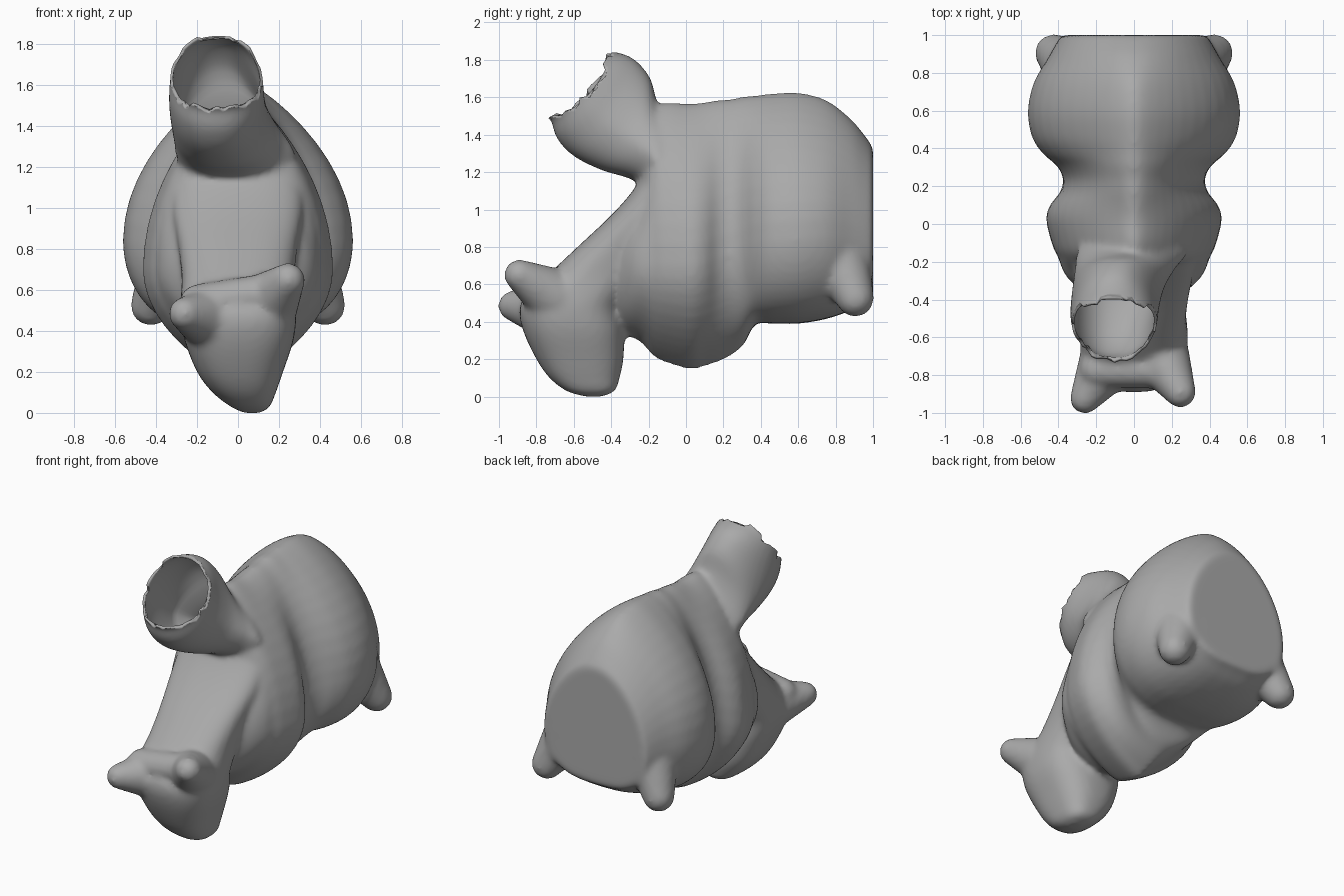
import bpy, bmesh, random
from math import sin, cos, pi
from mathutils import Vector, Matrix

if "Cube" in bpy.data.objects:
    bpy.data.objects.remove(bpy.data.objects["Cube"])

random.seed(4)
N = 48
grey = bpy.data.materials.new("dark_grey")
grey.diffuse_color = (.40, .40, .40, 1)
grey.use_nodes = True
grey.node_tree.nodes["Principled BSDF"].inputs["Base Color"].default_value = grey.diffuse_color


def spow(v, p):
    return abs(v) ** p * (1 if v >= 0 else -1)


def resample(keys, steps):
    """Smoothly interpolate rows of section parameters."""
    rows = []
    for i in range(len(keys) - 1):
        a, b = keys[max(i - 1, 0)], keys[i]
        c, d = keys[i + 1], keys[min(i + 2, len(keys) - 1)]
        for s in range(steps):
            t = s / steps
            rows.append([q + t * ((r - p) / 2 + t * (p - 2.5 * q + 2 * r - u / 2
                         + t * (1.5 * (q - r) + (u - p) / 2)))
                         for p, q, r, u in zip(a, b, c, d)])
    return rows + [list(keys[-1])]


def finish(name, bm):
    bmesh.ops.recalc_face_normals(bm, faces=bm.faces)
    me = bpy.data.meshes.new(name)
    bm.to_mesh(me)
    bm.free()
    me.materials.append(grey)
    me.shade_smooth()
    ob = bpy.data.objects.new(name, me)
    bpy.context.collection.objects.link(ob)
    return ob


def loft(name, rings):
    bm = bmesh.new()
    vs = [[bm.verts.new(p) for p in ring] for ring in rings]
    for a, b in zip(vs, vs[1:]):
        for i in range(N):
            j = (i + 1) % N
            bm.faces.new((a[i], a[j], b[j], b[i]))
    bm.faces.new(vs[0])
    bm.faces.new(vs[-1])
    return finish(name, bm)


def lobe(name, p, r, q, s):
    """Rounded, tapered stub: hull around two balls."""
    bm = bmesh.new()
    for c, rad in ((p, r), (q, s)):
        bmesh.ops.create_icosphere(bm, subdivisions=3, radius=rad,
                                   matrix=Matrix.Translation(c))
    res = bmesh.ops.convex_hull(bm, input=bm.verts)
    junk = [v for v in res['geom_interior'] if isinstance(v, bmesh.types.BMVert)]
    bmesh.ops.delete(bm, geom=junk, context='VERTS')
    return finish(name, bm)


ANG = [2 * pi * i / N for i in range(N)]

# body: y, bottom z, top z, half width, z of widest point, lower power, shoulder pinch
body_keys = [
    (-.36, .36, .90, .27, .68, 1.0, 0), (-.30, .32, 1.03, .34, .70, 1.3, 0),
    (-.24, .29, 1.20, .38, .70, 1.6, .3), (-.18, .22, 1.50, .40, .70, 1.7, .6),
    (-.12, .185, 1.57, .43, .70, 1.8, .7), (.02, .145, 1.565, .465, .70, 1.8, .7),
    (.10, .16, 1.575, .445, .71, 1.8, .7), (.17, .185, 1.585, .39, .74, 1.5, .6),
    (.24, .22, 1.59, .375, .76, 1.3, .55),
    (.31, .28, 1.605, .41, .80, 1.0, .6), (.37, .385, 1.61, .48, .82, .75, .7),
    (.46, .39, 1.62, .54, .83, .7, .72), (.60, .39, 1.625, .562, .84, .7, .72),
    (.75, .415, 1.585, .53, .85, .7, .7), (.88, .46, 1.485, .455, .84, .7, .5),
    (.96, .51, 1.39, .41, .82, .65, .4), (1.0, .53, 1.33, .385, .80, .65, .3)]


def body_x(a, lo, k):
    c = cos(a)
    if sin(a) < 0:
        return spow(c, lo)
    return k * spow(c, 2) + (1 - k) * spow(c, .85)


rings = [[(w * body_x(a, lo, k), y,
           zm + ((zt - zm) if sin(a) > 0 else (zm - zb)) * sin(a)) for a in ANG]
         for y, zb, zt, w, zm, lo, k in resample(body_keys, 4)]
body = loft("body", rings)

# throat and hanging lower jaw: z, centre x, half width, front y, back y
jaw_keys = [
    (0, .07, .04, -.54, -.45), (.03, .06, .095, -.64, -.38), (.10, .03, .155, -.73, -.355),
    (.20, .01, .21, -.80, -.335), (.35, .005, .265, -.87, -.33), (.47, 0, .285, -.89, -.34),
    (.56, 0, .28, -.84, -.28), (.66, 0, .275, -.73, -.20), (.80, 0, .29, -.58, -.10),
    (1.0, 0, .32, -.37, 0), (1.17, 0, .30, -.24, .05), (1.36, 0, .20, -.18, .1)]
rings = [[(cx + w * spow(cos(a), .8), (f + b) / 2 + (b - f) / 2 * spow(sin(a), .75), z)
          for a in ANG] for z, cx, w, f, b in resample(jaw_keys, 4)]
parts = [loft("lower_jaw", rings)]

# uneven jaw lobes joined by a slanted lip, mirrored hind feet
parts += [lobe("jaw_lobe_right", (.14, -.70, .53), .155, (.245, -.89, .65), .083),
          lobe("jaw_lobe_left", (-.13, -.72, .46), .16, (-.26, -.925, .485), .08),
          lobe("jaw_lip", (-.19, -.77, .53), .10, (.19, -.77, .59), .10)]
for s in (-1, 1):
    parts.append(lobe("hind_foot", (s * .30, .81, .76), .17, (s * .425, .905, .525), .1))

# open raised snout: upper y, upper z, lower y, lower z, centre x, half width
snout_keys = [
    (.02, 1.42, -.05, 1.0, 0, .25),
    (-.10, 1.50, -.19, 1.10, -.01, .30), (-.155, 1.58, -.30, 1.165, -.045, .275),
    (-.19, 1.70, -.45, 1.21, -.08, .25), (-.26, 1.79, -.60, 1.285, -.10, .24),
    (-.33, 1.83, -.69, 1.38, -.105, .235), (-.40, 1.845, -.72, 1.48, -.105, .225)]
rows = resample(snout_keys, 5)
last = len(rows) - 1
OUT = Vector((0, -.8, .5))


def snout_ring(k, inset=0.0, push=0.0, jag=None):
    uy, uz, ly, lz, cx, w = rows[k]
    up, low = Vector((cx, uy, uz)), Vector((cx, ly, lz))
    mid, half = (up + low) / 2, (up - low) / 2
    half -= half.normalized() * inset
    t = k / last
    ring = []
    for a, j in zip(ANG, jag or [0] * N):
        egg = 1 - .5 * (1 - t) * max(0, sin(a) + .2)
        ring.append(mid + half * sin(a)
                    + Vector(((w - inset) * egg * spow(cos(a), .9), 0, 0))
                    + OUT * (push + j - .055 * cos(a) ** 2 * t))
    return ring


parts.append(loft("snout", [snout_ring(k) for k in range(last + 1)]
                  + [snout_ring(last, 0, .06)]))
# cutters: inner snout wall with torn rim that flares outside, and the hollow behind it
jag = [random.uniform(-.03, .022) for _ in range(N)]
cavity = loft("snout_cavity", [snout_ring(k, .014 + .01 * max(0, 12 - k))
                               for k in range(3, last)]
              + [snout_ring(last, .013, 0, jag), snout_ring(last, -.08, 0, jag),
                 snout_ring(last, -.08, .3)])
hollow = lobe("body_hollow", (0, .13, 1.16), .25, (0, .58, 1.0), .36)

# fuse everything into one soft skin, then hollow it out
with bpy.context.temp_override(active_object=body, object=body,
                               selected_editable_objects=[body] + parts,
                               selected_objects=[body] + parts):
    bpy.ops.object.join()
rm = body.modifiers.new("fuse", 'REMESH')
rm.mode = 'VOXEL'
rm.voxel_size = .017
rm.use_smooth_shade = True
sm = body.modifiers.new("soften", 'SMOOTH')
sm.factor = .5
sm.iterations = 10
for cutter in (cavity, hollow):
    bo = body.modifiers.new("hollow", 'BOOLEAN')
    bo.operation = 'DIFFERENCE'
    bo.solver = 'EXACT'
    bo.object = cutter
    cutter.hide_render = True
    cutter.hide_set(True)
